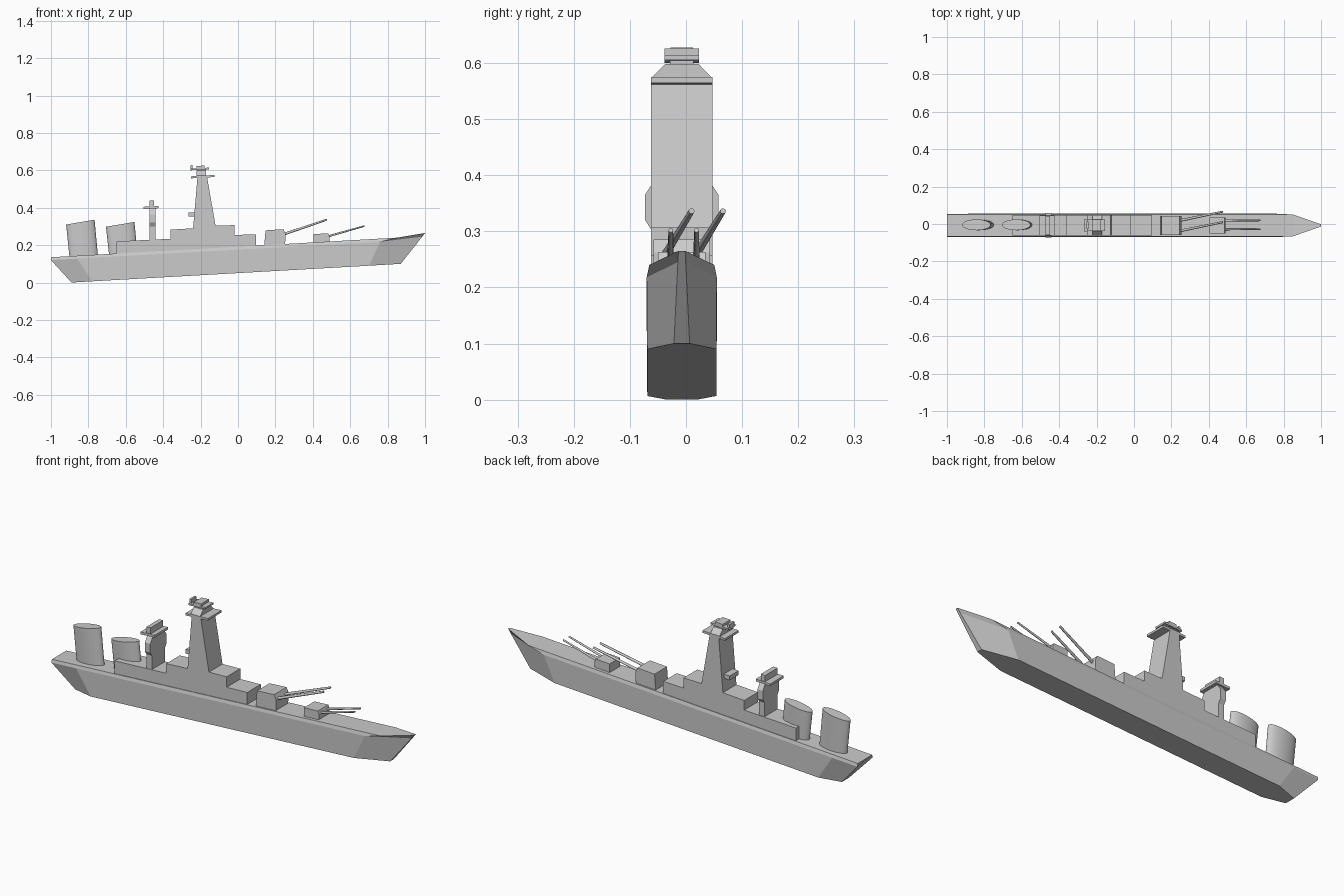
import bpy, bmesh, math
from mathutils import Vector

if "Cube" in bpy.data.objects:
    bpy.data.objects.remove(bpy.data.objects["Cube"])

YC = -0.0075          # centreline of the ship
SLOPE = 0.0565        # the ship sits bow-up


def finish(name, bm):
    bmesh.ops.recalc_face_normals(bm, faces=bm.faces)
    me = bpy.data.meshes.new(name)
    bm.to_mesh(me)
    bm.free()
    ob = bpy.data.objects.new(name, me)
    bpy.context.collection.objects.link(ob)
    return ob


def loft(name, rings):
    """Skin a list of equal-length point rings and cap both ends."""
    bm = bmesh.new()
    vs = [[bm.verts.new(p) for p in r] for r in rings]
    n = len(vs[0])
    for a, b in zip(vs, vs[1:]):
        for i in range(n):
            j = (i + 1) % n
            bm.faces.new((a[i], a[j], b[j], b[i]))
    bm.faces.new(vs[0])
    bm.faces.new(vs[-1])
    return finish(name, bm)


def side_prism(name, pts, half):
    """Side profile (x, z) extruded across the ship."""
    return loft(name, [[(x, YC + s * half, z) for x, z in pts] for s in (-1, 1)])


def cross_prism(name, half_pts, x0, x1):
    """Half outline (y, z), mirrored and extruded along the ship."""
    full = half_pts + [(-y, z) for y, z in reversed(half_pts)]
    return loft(name, [[(x, YC + y, z) for y, z in full] for x in (x0, x1)])


def block(name, x0, x1, z0, z1, half):
    d = SLOPE * (x1 - x0)
    return side_prism(name, [(x0, z0), (x1, z0 + d), (x1, z1 + d), (x0, z1)], half)


def tube(name, p, q, r1, r2, sides=10):
    """Tapered cylinder from p to q."""
    p, q = Vector(p), Vector(q)
    rot = (q - p).to_track_quat('Z', 'Y')
    rings = []
    for c, r in ((p, r1), (q, r2)):
        rings.append([c + rot @ Vector((r * math.cos(2 * math.pi * i / sides),
                                        r * math.sin(2 * math.pi * i / sides), 0))
                      for i in range(sides)])
    return smooth(loft(name, rings))


def smooth(ob):
    bpy.ops.object.select_all(action='DESELECT')
    bpy.context.view_layer.objects.active = ob
    ob.select_set(True)
    bpy.ops.object.shade_smooth_by_angle(angle=math.radians(40))
    return ob


# hull: each station gives deck, shoulder and bottom as (x, z, half width)
stations = [
    ((-1.0, .135, .058), (-1.0, .12, .0615), (-.89, 0, .027)),
    ((-.9, .141, .058), (-.86, .128, .0625), (-.78, .0065, .0615)),
    ((.85, .24, .058), (.76, .218, .0625), (.7, .09, .0615)),
    ((1.0, .265, .006), (.985, .245, .007), (.87, .1, .014)),
]
loft("hull", [[(x, YC + h, z) for x, z, h in s] +
              [(x, YC - h, z) for x, z, h in reversed(s)] for s in stations])

# stepped deckhouse with the command tower
side_prism("superstructure", [
    (-.65, .145), (-.65, .22), (-.36, .234), (-.36, .283), (-.24, .29),
    (-.217, .56), (-.165, .562), (-.12, .304), (-.02, .307), (-.02, .254),
    (.095, .258), (.095, .185)], .0545)
block("tower_rear_platform", -.265, -.22, .352, .374, .035)
block("tower_platform", -.252, -.125, .557, .568, .0545)
cross_prism("tower_roof", [(.0545, .568), (.0545, .573), (.03, .598)], -.222, -.17)
block("director_neck", -.22, -.175, .59, .606, .021)
block("director_platform", -.252, -.155, .600, .609, .031)
block("director_cabin", -.222, -.18, .606, .623, .031)
block("director_rear_sight", -.254, -.242, .600, .627, .02)

# rear mast with bulging sides and a crosspiece
cross_prism("rear_mast", [(.052, .22), (.0525, .3), (.0655, .32), (.0655, .365),
                          (.053, .384), (.042, .4)], -.472, -.442)
block("mast_crosspiece", -.505, -.425, .393, .405, .054)
block("mast_head", -.474, -.45, .4, .438, .05)

# raked oval funnels with sloping tops
N = 40
for name, xb, xt, zt in (("rear_funnel", -.825, -.843, .323),
                         ("front_funnel", -.612, -.63, .311)):
    rings = []
    for xc, zc, slope in ((xb, .14, SLOPE), (xt, zt, .17)):
        ring = []
        for i in range(N):
            a = 2 * math.pi * i / N
            dx = .076 * math.cos(a)
            ring.append((xc + dx, YC + .003 + .029 * math.sin(a), zc + slope * dx))
        rings.append(ring)
    smooth(loft(name, rings))

# twin gun turrets
side_prism("high_turret", [(.14, .195), (.252, .2), (.254, .262), (.243, .285),
                           (.147, .279)], .05)
side_prism("low_turret", [(.405, .21), (.488, .215), (.49, .247), (.483, .263),
                          (.405, .259)], .042)
for side, ya, yb in (("right", -.042, .010), ("left", .013, .066)):
    tube("high_gun_" + side, (.22, ya, .25), (.475, yb, .336), .0075, .0052)
for side, y in (("right", -.028), ("left", .018)):
    tube("low_gun_" + side, (.47, y, .244), (.676, y + .001, .302), .006, .0042)
